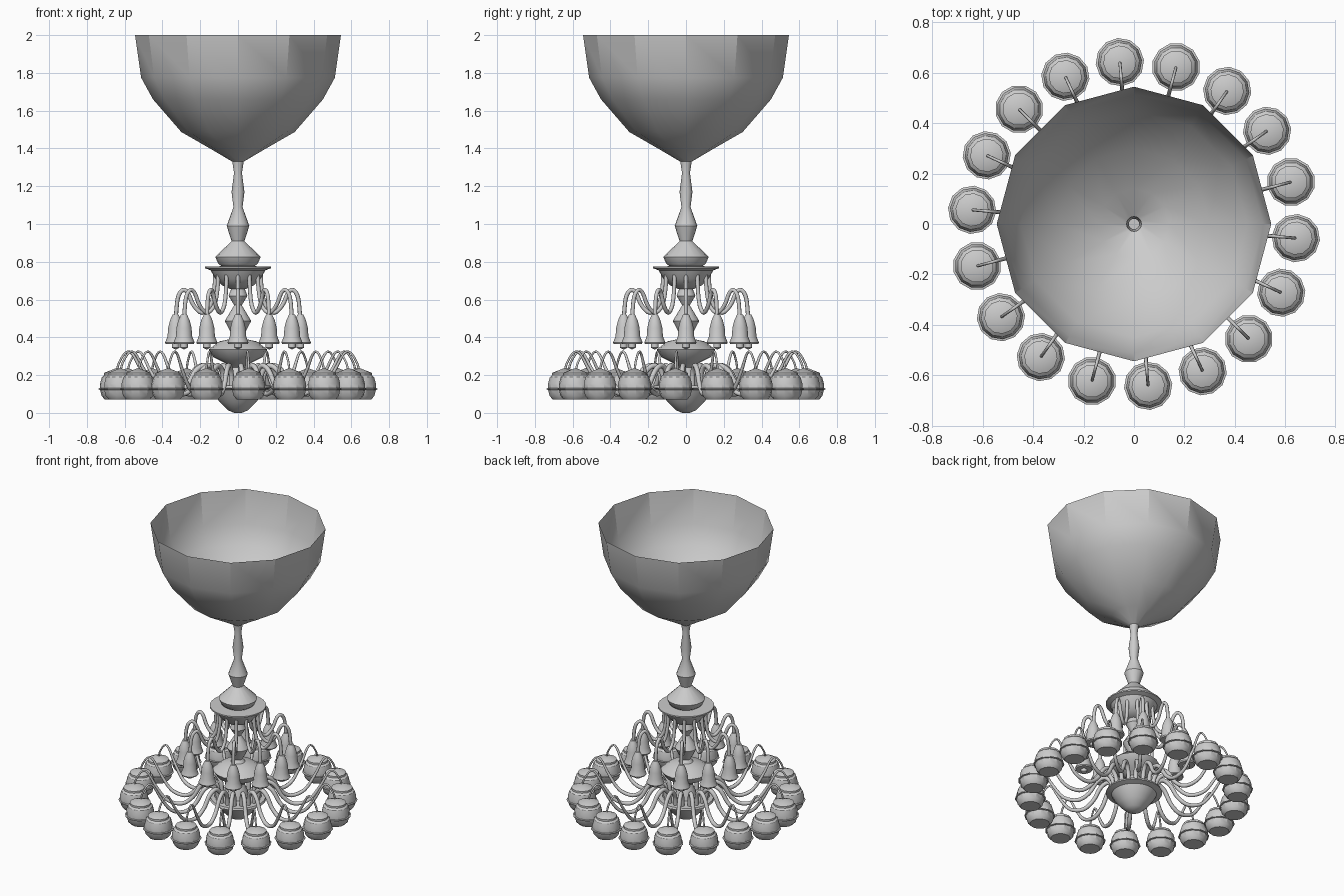
import bpy, bmesh
from math import sin, cos, pi, radians
from mathutils import Vector

if "Cube" in bpy.data.objects:
    bpy.data.objects.remove(bpy.data.objects["Cube"])


def finish(obj, angle):
    bpy.ops.object.select_all(action='DESELECT')
    obj.select_set(True)
    bpy.context.view_layer.objects.active = obj
    bpy.ops.object.shade_smooth_by_angle(angle=radians(angle))
    return obj


def make_object(name, bm, angle):
    bmesh.ops.remove_doubles(bm, verts=bm.verts, dist=1e-5)
    bmesh.ops.recalc_face_normals(bm, faces=bm.faces)
    mesh = bpy.data.meshes.new(name)
    bm.to_mesh(mesh)
    bm.free()
    obj = bpy.data.objects.new(name, mesh)
    bpy.context.collection.objects.link(obj)
    return finish(obj, angle)


def lathe(name, profile, sides, angle=35, x=0.0):
    """Revolve (radius, z) points around a vertical axis at x."""
    bm = bmesh.new()
    rings = [[bm.verts.new((x + r * cos(2 * pi * i / sides), r * sin(2 * pi * i / sides), z))
              for i in range(sides)] for r, z in profile]
    for a, b in zip(rings, rings[1:]):
        for i in range(sides):
            j = (i + 1) % sides
            bm.faces.new((a[i], a[j], b[j], b[i]))
    return make_object(name, bm, angle)


def smooth_path(points, steps):
    """Catmull-Rom through (radius, z, thickness) points."""
    pts = [Vector(p) for p in points]
    pts = [2 * pts[0] - pts[1]] + pts + [2 * pts[-1] - pts[-2]]
    out = []
    for a, b, c, d in zip(pts, pts[1:], pts[2:], pts[3:]):
        for k in range(steps):
            t = k / steps
            out.append(0.5 * (2 * b + (c - a) * t + (2 * a - 5 * b + 4 * c - d) * t * t
                              + (3 * b - a - 3 * c + d) * t ** 3))
    return out + [pts[-2]]


def tube(name, points, steps=4, sides=8):
    """Tapered tube lying in the xz plane."""
    path = smooth_path(points, steps)
    bm = bmesh.new()
    rings = []
    for i, p in enumerate(path):
        d = path[min(i + 1, len(path) - 1)] - path[max(i - 1, 0)]
        n = Vector((-d.y, d.x)).normalized()
        ring = []
        for k in range(sides):
            a = 2 * pi * k / sides
            ring.append(bm.verts.new((p.x + n.x * p.z * cos(a), p.z * sin(a),
                                      p.y + n.y * p.z * cos(a))))
        rings.append(ring)
    for a, b in zip(rings, rings[1:]):
        for k in range(sides):
            j = (k + 1) % sides
            bm.faces.new((a[k], a[j], b[j], b[k]))
    bm.faces.new(rings[0])
    bm.faces.new(rings[-1])
    return make_object(name, bm, 50)


def ring_of(obj, count, offset=0.0):
    """Repeat an object around the central axis, sharing its mesh."""
    for i in range(count):
        o = obj if i == 0 else obj.copy()
        if i:
            bpy.context.collection.objects.link(o)
            o.name = f"{obj.name}_{i + 1}"
        o.rotation_euler.z = radians(offset) + 2 * pi * i / count


# Large open bowl at the top
lathe("ceiling_bowl", [(0.545, 2.0), (0.513, 1.775), (0.45, 1.66), (0.30, 1.487),
                       (0.14, 1.395), (0.03, 1.33)], 12, 29)

# Turned central column
lathe("column", [(0.03, 1.33), (0.021, 1.27), (0.034, 1.17), (0.024, 1.09), (0.06, 0.99),
                 (0.034, 0.91), (0.12, 0.825), (0.105, 0.79), (0.085, 0.775)], 16)
lathe("upper_canopy", [(0.0, 0.778), (0.175, 0.775), (0.175, 0.766), (0.145, 0.755),
                       (0.12, 0.71), (0.085, 0.675), (0.04, 0.655), (0.0, 0.653)], 24)
lathe("spindle", [(0.035, 0.66), (0.05, 0.62), (0.02, 0.57), (0.07, 0.487), (0.03, 0.41),
                  (0.045, 0.39), (0.1, 0.378), (0.155, 0.335), (0.13, 0.295), (0.07, 0.265),
                  (0.04, 0.24), (0.06, 0.19), (0.07, 0.14)], 16)
lathe("bottom_hub", [(0.0, 0.15), (0.17, 0.145), (0.175, 0.132), (0.14, 0.122), (0.125, 0.095),
                     (0.095, 0.055), (0.055, 0.015), (0.02, 0.0), (0.0, 0.0)], 24)

# Upper tier: twelve arms with bell shades
ring_of(tube("upper_arm", [(0.12, 0.765, .011), (0.125, 0.66, .011), (0.145, 0.57, .011),
                           (0.19, 0.53, .011), (0.235, 0.57, .011), (0.265, 0.635, .011),
                           (0.292, 0.65, .011), (0.318, 0.61, .011), (0.33, 0.50, .011)]), 12)
ring_of(lathe("bell_shade", [(0.0, 0.525), (0.016, 0.52), (0.03, 0.49), (0.04, 0.45),
                             (0.043, 0.405), (0.056, 0.372), (0.052, 0.365), (0.02, 0.365),
                             (0.02, 0.345), (0.0, 0.335)], 12, 40, 0.33), 12)

# Lower tier: eighteen arms with pot-shaped lamps
ring_of(tube("lower_arm", [(0.13, 0.14, .014), (0.14, 0.21, .014), (0.18, 0.25, .014),
                           (0.23, 0.225, .014), (0.28, 0.145, .013), (0.35, 0.10, .013),
                           (0.44, 0.125, .011), (0.51, 0.22, .009), (0.56, 0.31, .007),
                           (0.595, 0.32, .006), (0.63, 0.27, .006), (0.645, 0.22, .006)]), 18, -5)
ring_of(lathe("pot_lamp", [(0.0, 0.238), (0.066, 0.212), (0.066, 0.2), (0.078, 0.19),
                           (0.088, 0.155), (0.088, 0.131), (0.096, 0.129), (0.096, 0.124),
                           (0.088, 0.122), (0.08, 0.09), (0.062, 0.07), (0.0, 0.07)],
              12, 29, 0.645), 18, -5)
